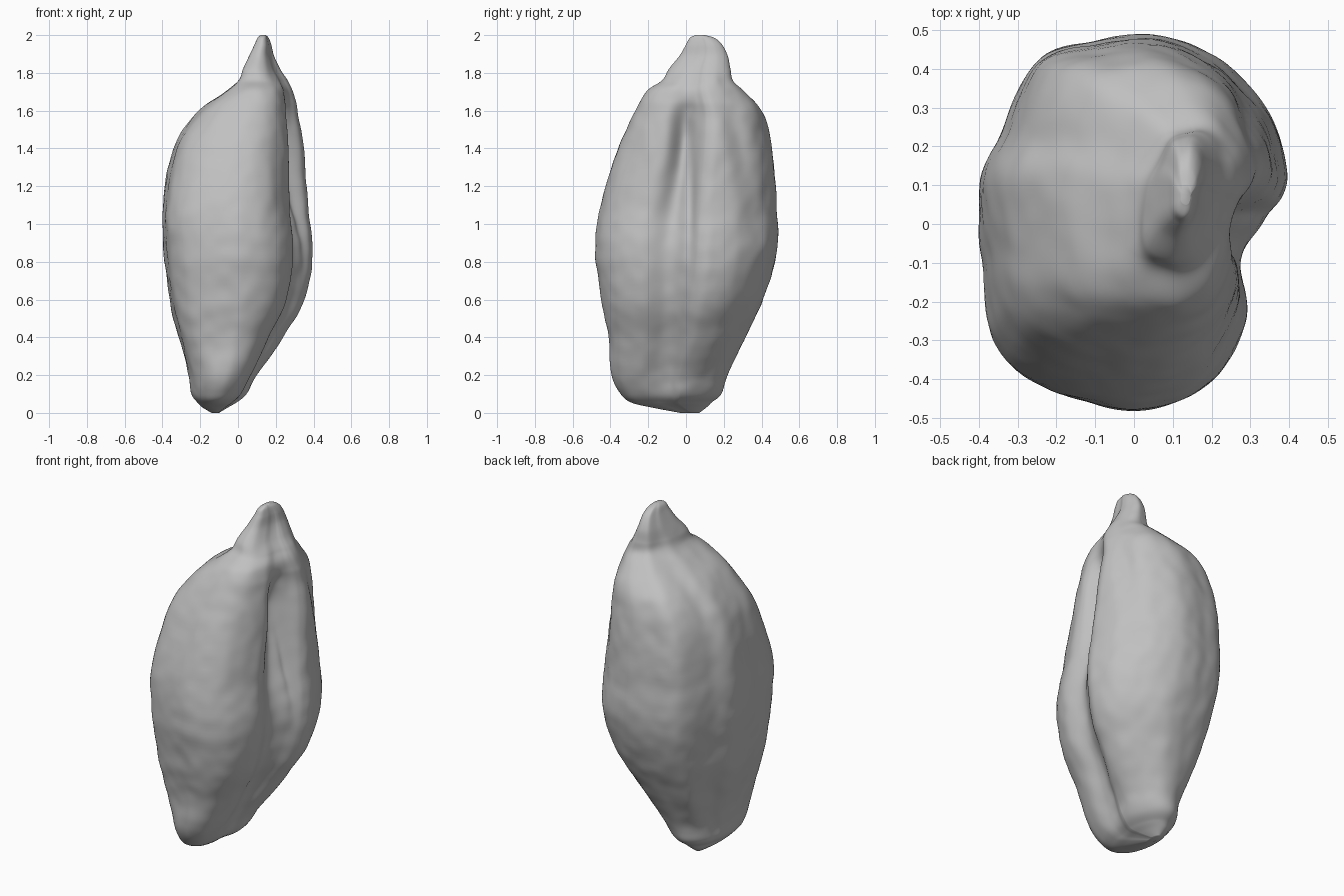
import bpy, bmesh, math
from mathutils import Vector, noise

default_cube = bpy.data.objects.get("Cube")
if default_cube:
    bpy.data.objects.remove(default_cube, do_unlink=True)

# Body levels: height, min x, max x, min y, max y, lean of the section
LEVELS = [
    (0, -.14, -.1, -.03, .07, 0),
    (.03, -.19, -.05, -.19, .11, 0),
    (.055, -.215, -.005, -.29, .135, 0),
    (.1, -.245, .055, -.345, .185, 0),
    (.2, -.26, .12, -.395, .22, 0),
    (.4, -.31, .24, -.41, .31, 0),
    (.6, -.36, .35, -.45, .405, 0),
    (.85, -.39, .395, -.48, .475, 0),
    (1.1, -.395, .37, -.455, .475, 0),
    (1.4, -.34, .35, -.36, .45, -.02),
    (1.58, -.23, .325, -.28, .41, -.03),
    (1.7, -.07, .29, -.21, .31, .06),
    (1.76, -.005, .265, -.13, .25, .18),
    (1.82, .02, .228, -.095, .235, .25),
    (1.89, .055, .195, -.035, .22, .22),
    (1.95, .085, .178, .0, .19, .15),
    (1.985, .102, .163, .02, .15, .1),
    (2, .12, .148, .05, .1, 0),
]

# Cross-section outline, scaled to fill a square from -1 to 1
OUTLINE = [
    (.87, 0), (.97, .14), (1, .3), (.9, .58), (.6, .85), (.2, 1),
    (-.25, .98), (-.63, .87), (-.85, .5), (-1, .2), (-.98, -.25),
    (-.9, -.62), (-.65, -.85), (-.2, -.98), (.18, -.98),
    (.52, -.83), (.74, -.5), (.79, -.2),
]
SIDES, RINGS = 180, 180


def spline(a, b, c, d, t):
    """Smooth curve from b to c, for tuples of any length."""
    return [q + t / 2 * (r - p + t * (2 * p - 5 * q + 4 * r - s + t * (3 * (q - r) + s - p)))
            for p, q, r, s in zip(a, b, c, d)]


def outline_point(t):
    count = len(OUTLINE)
    i = int(t * count)
    return spline(*(OUTLINE[(i + k) % count] for k in (-1, 0, 1, 2)), t * count - i)


def level_at(t):
    last = len(LEVELS) - 1
    i = min(int(t * last), last - 1)
    return spline(*(LEVELS[min(max(i + k, 0), last)] for k in (-1, 0, 1, 2)), t * last - i)


def bell(value, centre, width):
    return math.exp(-((value - centre) / width) ** 2)


def fade(value, low, high):
    t = min(max((value - low) / (high - low), 0), 1)
    return t * t * (3 - 2 * t)


def body_point(u, v, level):
    z, x0, x1, y0, y1, lean = level
    # The section turns into a plain oval near the base
    oval = 1 - fade(z, .1, .4)
    shrink = 1 + oval * (1 / max(math.hypot(u, v), 1) - 1)
    u, v = u * shrink, v * shrink
    half_x, half_y = (x1 - x0) / 2, (y1 - y0) / 2
    x = (x0 + x1) / 2 + half_x * (u * (1 - abs(lean) / 2) + lean * v)
    y = (y0 + y1) / 2 + v * half_y
    if u > 0:
        # Wide valley between the two lobes, narrowing and deepening upwards
        rise = fade(z, .75, 1.5)
        depth = (.04 + .045 * rise) * fade(z, .03, .25) * (1 - fade(z, 1.45, 1.72))
        x -= depth * bell(y, -.09 + .085 * rise, .1 - .04 * rise)
        # Thin crease along the rear lobe, and a soft furrow on its shoulder
        x -= .022 * bell(y, .03, .022) * bell(z, 1.15, .3)
        x -= .025 * bell(y, .24 + .2 * (1.6 - z), .05) * bell(z, 1.45, .25)
    elif v > 0:
        # Shallow fold on the far shoulder
        x += .015 * bell(y, .2, .06) * bell(z, 1.5, .2)
    # Gentle uneven skin
    p = Vector((x, y, z))
    envelope = fade(z, 0, .2) * (1 - fade(z, 1.7, 2))
    bump = noise.noise(p * 5) * .006 + noise.noise(p * 13) * .004
    return p + Vector((u, v, 0)).normalized() * bump * envelope


# Seed pod, lofted ring by ring
bm = bmesh.new()
rings = []
for r in range(RINGS + 1):
    level = level_at(r / RINGS)
    rings.append([bm.verts.new(body_point(*outline_point(s / SIDES), level))
                  for s in range(SIDES)])
for low, high in zip(rings, rings[1:]):
    for s in range(SIDES):
        n = (s + 1) % SIDES
        bm.faces.new((low[s], low[n], high[n], high[s]))
bm.faces.new(rings[0][::-1])
bm.faces.new(rings[-1])
for face in bm.faces:
    face.smooth = True
bmesh.ops.recalc_face_normals(bm, faces=bm.faces)

mesh = bpy.data.meshes.new("seed_pod")
bm.to_mesh(mesh)
bm.free()
pod = bpy.data.objects.new("seed_pod", mesh)
bpy.context.collection.objects.link(pod)

# Plain grey skin
GREY = (.53, .53, .53, 1)
skin = bpy.data.materials.new("plain_grey")
skin.use_nodes = True
skin.diffuse_color = GREY
skin.node_tree.nodes["Principled BSDF"].inputs["Base Color"].default_value = GREY
mesh.materials.append(skin)
